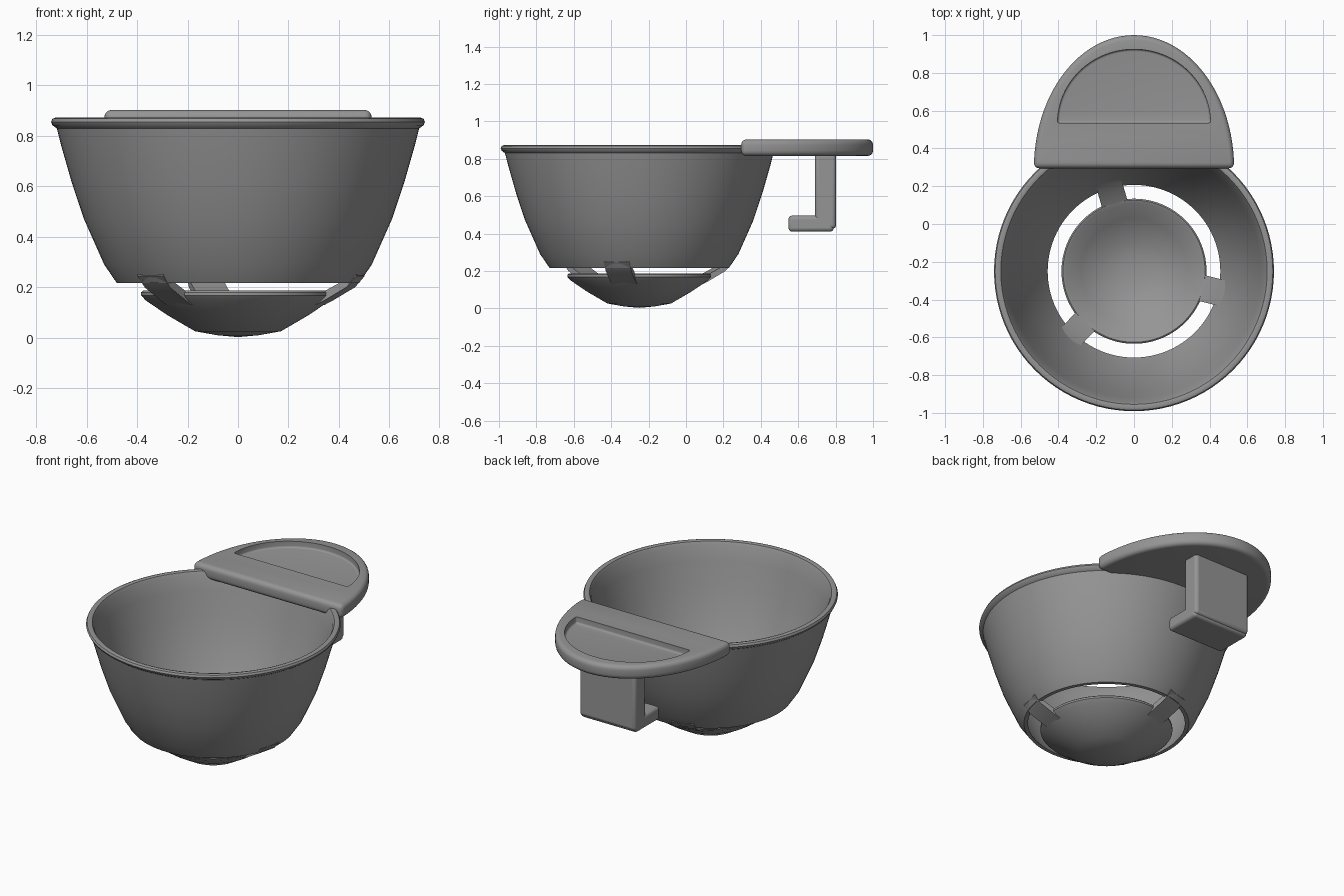
import bpy, bmesh, math
from mathutils import Matrix, Vector

if "Cube" in bpy.data.objects:
    bpy.data.objects.remove(bpy.data.objects["Cube"], do_unlink=True)

CENTRE_Y = -0.25

grey = bpy.data.materials.new("plain_grey")
grey.use_nodes = True
grey.diffuse_color = (0.3, 0.3, 0.3, 1)
grey.node_tree.nodes["Principled BSDF"].inputs["Base Color"].default_value = (0.3, 0.3, 0.3, 1)


def finish(name, bm, bevel=0.0):
    bmesh.ops.remove_doubles(bm, verts=bm.verts, dist=1e-5)
    bmesh.ops.recalc_face_normals(bm, faces=bm.faces)
    mesh = bpy.data.meshes.new(name)
    bm.to_mesh(mesh)
    bm.free()
    obj = bpy.data.objects.new(name, mesh)
    bpy.context.collection.objects.link(obj)
    mesh.materials.append(grey)
    if bevel:
        mod = obj.modifiers.new("round_edges", "BEVEL")
        mod.width, mod.segments = bevel, 4
        mod.limit_method, mod.angle_limit = "ANGLE", math.radians(40)
    return obj


def smooth(obj, angle=40):
    bpy.ops.object.select_all(action="DESELECT")
    obj.select_set(True)
    bpy.context.view_layer.objects.active = obj
    bpy.ops.object.shade_smooth_by_angle(angle=math.radians(angle))


def lathe(name, profile, closed):
    """Turn an (r, z) profile about the bowl axis."""
    bm = bmesh.new()
    verts = [bm.verts.new((r, 0, z)) for r, z in profile]
    edges = [bm.edges.new(p) for p in zip(verts, verts[1:])]
    if closed:
        edges.append(bm.edges.new((verts[-1], verts[0])))
    bmesh.ops.spin(bm, geom=verts + edges, axis=(0, 0, 1), cent=(0, 0, 0),
                   angle=math.tau, steps=96, use_duplicate=False)
    bmesh.ops.translate(bm, verts=bm.verts, vec=(0, CENTRE_Y, 0))
    return finish(name, bm)


def prism(name, points, shift, bevel=0.0, matrix=None):
    """Extrude a flat outline by a vector."""
    bm = bmesh.new()
    face = bm.faces.new([bm.verts.new(p) for p in points])
    out = bmesh.ops.extrude_face_region(bm, geom=[face], use_keep_orig=True)
    moved = [v for v in out["geom"] if isinstance(v, bmesh.types.BMVert)]
    bmesh.ops.translate(bm, verts=moved, vec=shift)
    if matrix:
        bmesh.ops.transform(bm, matrix=matrix, verts=bm.verts)
    return finish(name, bm, bevel)


def half_ellipse(rx, ry, y, z, steps=48):
    return [(rx * math.cos(math.pi * i / steps), y + ry * math.sin(math.pi * i / steps), z)
            for i in range(steps + 1)]


def box(name, half_x, y0, y1, z0, z1, bevel):
    outline = [(-half_x, y0, z0), (-half_x, y1, z0), (-half_x, y1, z1), (-half_x, y0, z1)]
    return prism(name, outline, (2 * half_x, 0, 0), bevel)


# Bowl wall with rolled rim, open at the bottom
bowl = lathe("bowl", [
    (0.48, 0.217), (0.53, 0.29), (0.61, 0.47), (0.66, 0.62), (0.70, 0.76), (0.718, 0.83),
    (0.735, 0.842), (0.741, 0.855), (0.735, 0.868), (0.722, 0.873), (0.705, 0.868),
    (0.695, 0.85), (0.67, 0.76), (0.63, 0.62), (0.58, 0.47), (0.50, 0.29), (0.457, 0.217)], True)
smooth(bowl)

# Shallow strainer dish
dish = lathe("strainer_dish", [
    (0, 0.003), (0.08, 0.01), (0.17, 0.026), (0.28, 0.09), (0.365, 0.148), (0.384, 0.168), (0.384, 0.18),
    (0.376, 0.187), (0.362, 0.182), (0.28, 0.122), (0.17, 0.06), (0.08, 0.042), (0, 0.037)], False)
smooth(dish)

# Three ribs joining the dish to the bowl
rib_profile = [(0.335, 0.13), (0.37, 0.148), (0.46, 0.2), (0.50, 0.245),
               (0.495, 0.28), (0.445, 0.225), (0.37, 0.185), (0.335, 0.165)]
for i in range(3):
    turn = Matrix.Translation((0, CENTRE_Y, 0)) @ Matrix.Rotation(math.radians(106 + 120 * i), 4, "Z")
    rib = prism(f"rib_{i + 1}", [(r, -0.07, z) for r, z in rib_profile], (0, 0.14, 0), 0, turn)
    smooth(rib)

# Handle plate with a rounded thumb recess
plate = prism("handle_plate", half_ellipse(0.53, 0.705, 0.295, 0.815), (0, 0, 0.088), 0.028)
cutter = prism("recess_cutter", half_ellipse(0.405, 0.39, 0.535, 0.862), (0, 0, 0.2), 0.012)
cutter.hide_render = True
cut = plate.modifiers.new("recess", "BOOLEAN")
cut.operation, cut.object, cut.solver = "DIFFERENCE", cutter, "EXACT"
bpy.context.view_layer.update()
plate.data = bpy.data.meshes.new_from_object(plate.evaluated_get(bpy.context.evaluated_depsgraph_get()))
plate.modifiers.clear()
bpy.data.objects.remove(cutter, do_unlink=True)
smooth(plate)

# Hanging hook below the handle
smooth(box("hook_post", 0.2, 0.69, 0.802, 0.425, 0.83, 0.02))
smooth(box("hook_foot", 0.2, 0.548, 0.79, 0.41, 0.496, 0.02))
